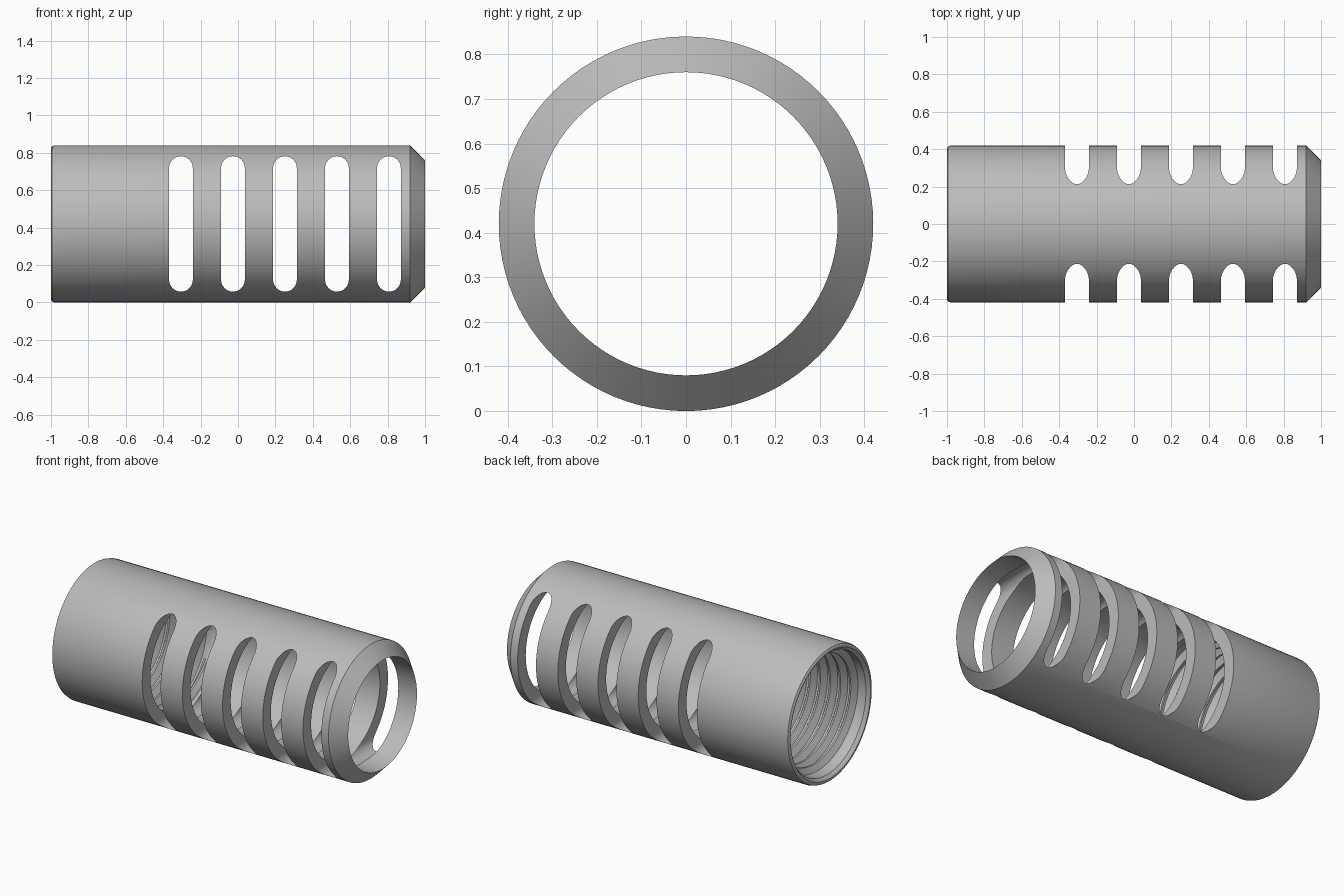
import bpy, bmesh, math
from mathutils import Vector

cube = bpy.data.objects.get("Cube")
if cube:
    bpy.data.objects.remove(cube, do_unlink=True)

OUTER, BORE, ROOT = 0.42, 0.34, 0.378
AXIS_Z = OUTER

steel = bpy.data.materials.new("grey_steel")
steel.use_nodes = True
GREY = (0.5, 0.5, 0.5, 1)
steel.diffuse_color = GREY
steel.node_tree.nodes["Principled BSDF"].inputs["Base Color"].default_value = GREY


def make_object(name, bm):
    bmesh.ops.recalc_face_normals(bm, faces=bm.faces)
    mesh = bpy.data.meshes.new(name)
    bm.to_mesh(mesh)
    bm.free()
    mesh.materials.append(steel)
    obj = bpy.data.objects.new(name, mesh)
    bpy.context.collection.objects.link(obj)
    return obj


def around(x, radius, angle):
    return Vector((x, radius * math.cos(angle), AXIS_Z + radius * math.sin(angle)))


def bridge(bm, a, b):
    for i in range(len(a)):
        j = (i + 1) % len(a)
        bm.faces.new((a[i], a[j], b[j], b[i]))


def smooth(obj):
    bpy.ops.object.select_all(action="DESELECT")
    obj.select_set(True)
    bpy.context.view_layer.objects.active = obj
    bpy.ops.object.shade_smooth_by_angle(angle=math.radians(25))


# Tube: closed profile turned around the long axis
def tube(segments=96):
    profile = [(-1, 0.395), (-1, 0.405), (-0.994, 0.415), (-0.98, OUTER),
               (0.92, OUTER), (1, BORE), (-0.39, BORE), (-0.41, ROOT), (-0.98, ROOT)]
    bm = bmesh.new()
    rings = [[bm.verts.new(around(x, r, math.tau * i / segments)) for x, r in profile]
             for i in range(segments)]
    for i in range(segments):
        bridge(bm, rings[i], rings[(i + 1) % segments])
    return make_object("tube", bm)


# Rounded slot cutters running straight through from front to back
def slot_cutters(count=5, half_width=0.0635, half_length=0.362, steps=16):
    bm = bmesh.new()
    for k in range(count):
        centre = -0.305 + 0.278 * k
        outline = []
        for side in (1, -1):
            for i in range(steps + 1):
                a = math.pi * i / steps
                outline.append((centre + side * half_width * math.cos(a),
                                AXIS_Z + side * (half_length - half_width + half_width * math.sin(a))))
        front, back = ([bm.verts.new((x, y, z)) for x, z in outline] for y in (-0.6, 0.6))
        bridge(bm, front, back)
        bm.faces.new(front)
        bm.faces.new(back)
    obj = make_object("slot_cutters", bm)
    obj.hide_render = True
    return obj


# Inner screw thread: a ridge swept along a helix, fading at both ends
def thread(start=-0.93, pitch=0.07, turns=7, steps=64):
    bm = bmesh.new()
    total = turns * steps
    previous = None
    for i in range(total + 1):
        fade = min(1, i / 12, (total - i) / 12)
        crest = ROOT - (ROOT - BORE - 0.002) * max(fade, 0.02)
        x, a = start + pitch * i / steps, math.tau * i / steps
        section = [bm.verts.new(around(x + dx * pitch, r, a)) for dx, r in
                   ((-0.45, ROOT + 0.004), (-0.08, crest), (0.08, crest), (0.45, ROOT + 0.004))]
        if previous:
            bridge(bm, previous, section)
        else:
            bm.faces.new(section)
        previous = section
    bm.faces.new(previous)
    return make_object("inner_thread", bm)


body = tube()
cutters = slot_cutters()
cut = body.modifiers.new("slots", "BOOLEAN")
cut.operation = "DIFFERENCE"
cut.solver = "EXACT"
cut.object = cutters
bpy.context.view_layer.objects.active = body
bpy.ops.object.modifier_apply(modifier=cut.name)
bpy.data.objects.remove(cutters, do_unlink=True)

smooth(body)
smooth(thread())
